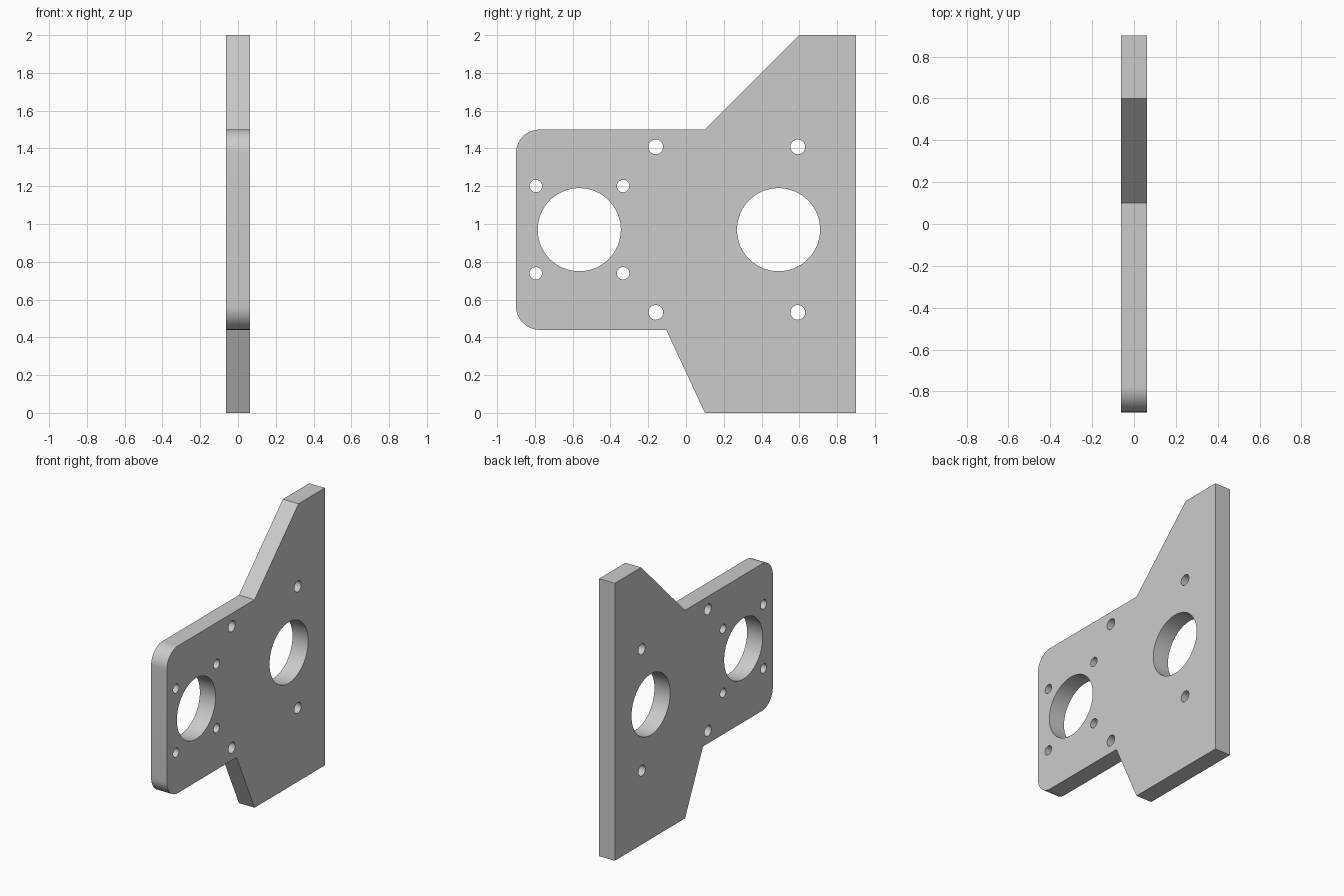
import bpy, bmesh, math
from mathutils import Matrix

cube = bpy.data.objects.get("Cube")
if cube:
    bpy.data.objects.remove(cube, do_unlink=True)

HALF = 0.0625      # half the plate thickness
CORNER = 0.125     # radius of the rounded front corners
FRONT, BACK = -0.9, 0.9
LOW, HIGH = 0.44, 1.5
MID_Z = 0.97


def new_object(name, bm):
    mesh = bpy.data.meshes.new(name)
    bm.to_mesh(mesh)
    bm.free()
    obj = bpy.data.objects.new(name, mesh)
    bpy.context.collection.objects.link(obj)
    return obj


def corner(cy, cz, start, steps=16):
    """Quarter arc of (y, z) points, running clockwise from start."""
    angles = [start - math.pi / 2 * i / steps for i in range(steps + 1)]
    return [(cy + CORNER * math.cos(a), cz + CORNER * math.sin(a)) for a in angles]


# Plate outline, extruded through its thickness
outline = corner(FRONT + CORNER, LOW + CORNER, -math.pi / 2)
outline += corner(FRONT + CORNER, HIGH - CORNER, math.pi)
outline += [(0.1, HIGH), (0.6, 2), (BACK, 2), (BACK, 0), (0.1, 0), (-0.105, LOW)]

bm = bmesh.new()
face = bm.faces.new([bm.verts.new((-HALF, y, z)) for y, z in outline])
side = bmesh.ops.extrude_face_region(bm, geom=[face])
moved = [v for v in side["geom"] if isinstance(v, bmesh.types.BMVert)]
bmesh.ops.translate(bm, verts=moved, vec=(2 * HALF, 0, 0))
bmesh.ops.recalc_face_normals(bm, faces=bm.faces)
plate = new_object("mounting_plate", bm)

# Holes: two large bores, four small screw holes, four larger bolt holes
holes = [(-0.565, MID_Z, 0.22, 64), (0.49, MID_Z, 0.22, 64)]
for sign in (-1, 1):
    holes += [(y, MID_Z + sign * 0.231, 0.033, 32) for y in (-0.795, -0.333)]
    holes += [(y, MID_Z + sign * 0.438, 0.039, 32) for y in (-0.16, 0.592)]

bm = bmesh.new()
for y, z, radius, segments in holes:
    place = Matrix.Translation((0, y, z)) @ Matrix.Rotation(math.pi / 2, 4, "Y")
    bmesh.ops.create_cone(bm, cap_ends=True, segments=segments, radius1=radius,
                          radius2=radius, depth=4 * HALF, matrix=place)
cutter = new_object("hole_cutter", bm)
cutter.hide_render = True

# Cut the holes and remove the helper
cut = plate.modifiers.new("holes", "BOOLEAN")
cut.operation = "DIFFERENCE"
cut.solver = "EXACT"
cut.object = cutter
bpy.ops.object.select_all(action="DESELECT")
plate.select_set(True)
bpy.context.view_layer.objects.active = plate
bpy.ops.object.modifier_apply(modifier=cut.name)
bpy.data.objects.remove(cutter, do_unlink=True)

# Smooth bores and corners, crisp rims
bpy.ops.object.shade_smooth_by_angle(angle=math.radians(20))
